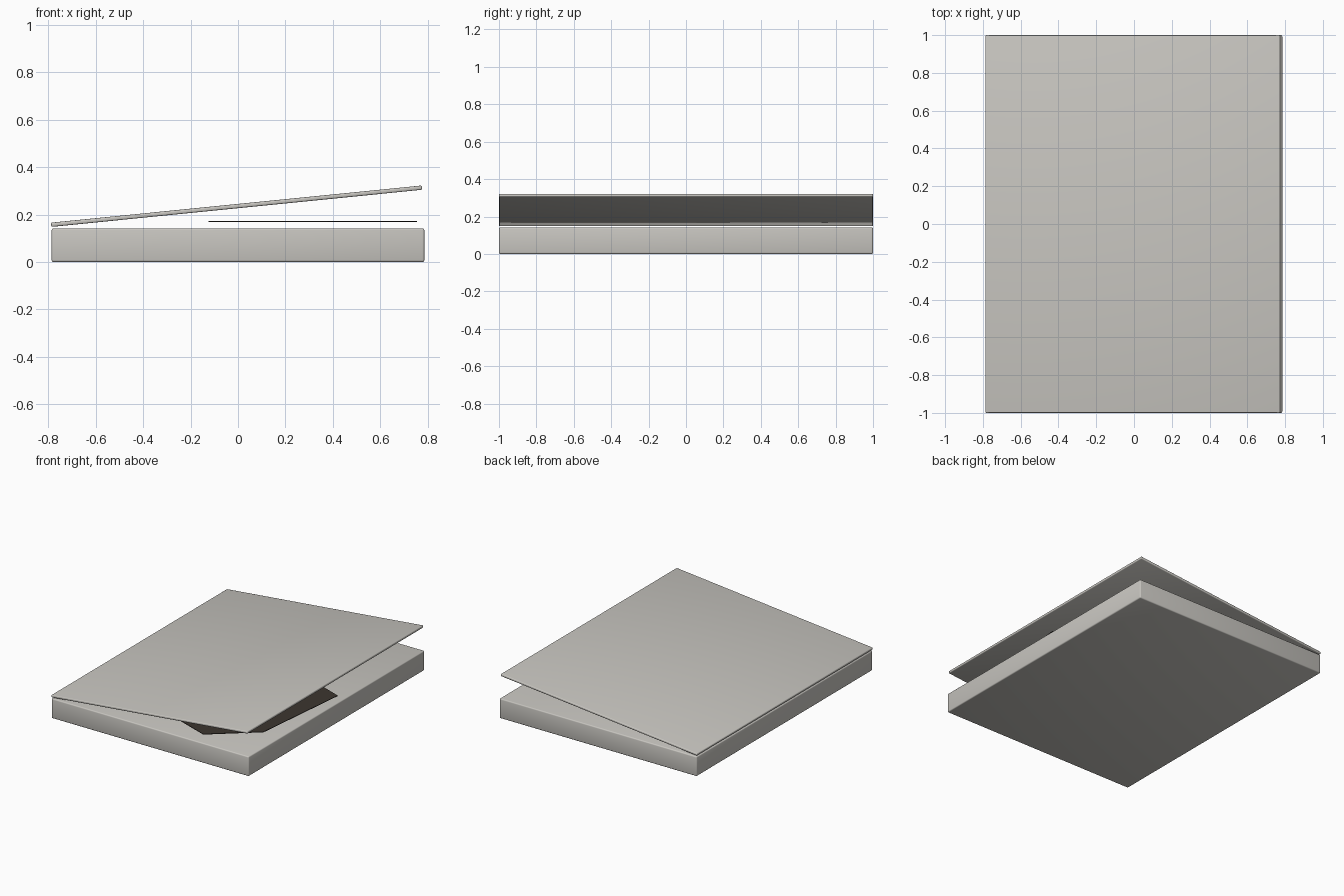
import bpy, bmesh, math

cube = bpy.data.objects.get("Cube")
if cube:
    bpy.data.objects.remove(cube, do_unlink=True)


def material(name, rgb):
    mat = bpy.data.materials.new(name)
    mat.use_nodes = True
    mat.diffuse_color = (*rgb, 1)
    mat.node_tree.nodes["Principled BSDF"].inputs["Base Color"].default_value = (*rgb, 1)
    return mat


def add_object(name, bm, mat):
    mesh = bpy.data.meshes.new(name)
    bmesh.ops.recalc_face_normals(bm, faces=bm.faces)
    bm.to_mesh(mesh)
    bm.free()
    mesh.materials.append(mat)
    obj = bpy.data.objects.new(name, mesh)
    bpy.context.collection.objects.link(obj)
    return obj


def rounded_slab(name, size, location, tilt, bevel, mat):
    bm = bmesh.new()
    bmesh.ops.create_cube(bm, size=1)
    bmesh.ops.scale(bm, vec=size, verts=bm.verts)
    bmesh.ops.bevel(bm, geom=bm.edges[:], offset=bevel, segments=3,
                    profile=0.5, affect='EDGES')
    obj = add_object(name, bm, mat)
    obj.location = location
    obj.rotation_euler.y = tilt
    bpy.ops.object.select_all(action='DESELECT')
    obj.select_set(True)
    bpy.context.view_layer.objects.active = obj
    bpy.ops.object.shade_smooth_by_angle(angle=math.radians(40))
    return obj


stone = material("pale warm grey", (0.58, 0.565, 0.53))
dark = material("dark brown", (0.045, 0.036, 0.029))

# Solid base block
rounded_slab("base", (1.57, 2.0, 0.142), (0, 0, 0.071), 0, 0.008, stone)

# Lid resting on the left edge, raised along the other
rounded_slab("lid", (1.57, 2.0, 0.018), (-0.006, 0, 0.235),
             -math.atan2(0.156, 1.557), 0.006, stone)

# Thin six-sided sheet between base and lid, symmetric about its centre
half = [(0.063, -0.585), (0.365, -0.33), (0.44, 0.405)]
outline = half + [(-x, -y) for x, y in half]
bm = bmesh.new()
face = bm.faces.new([bm.verts.new((x, y, 0)) for x, y in outline])
extruded = bmesh.ops.extrude_face_region(bm, geom=[face])
top = [v for v in extruded["geom"] if isinstance(v, bmesh.types.BMVert)]
bmesh.ops.translate(bm, vec=(0, 0, 0.004), verts=top)
sheet = add_object("hexagonal_sheet", bm, dark)
sheet.location = (0.315, -0.35, 0.168)
